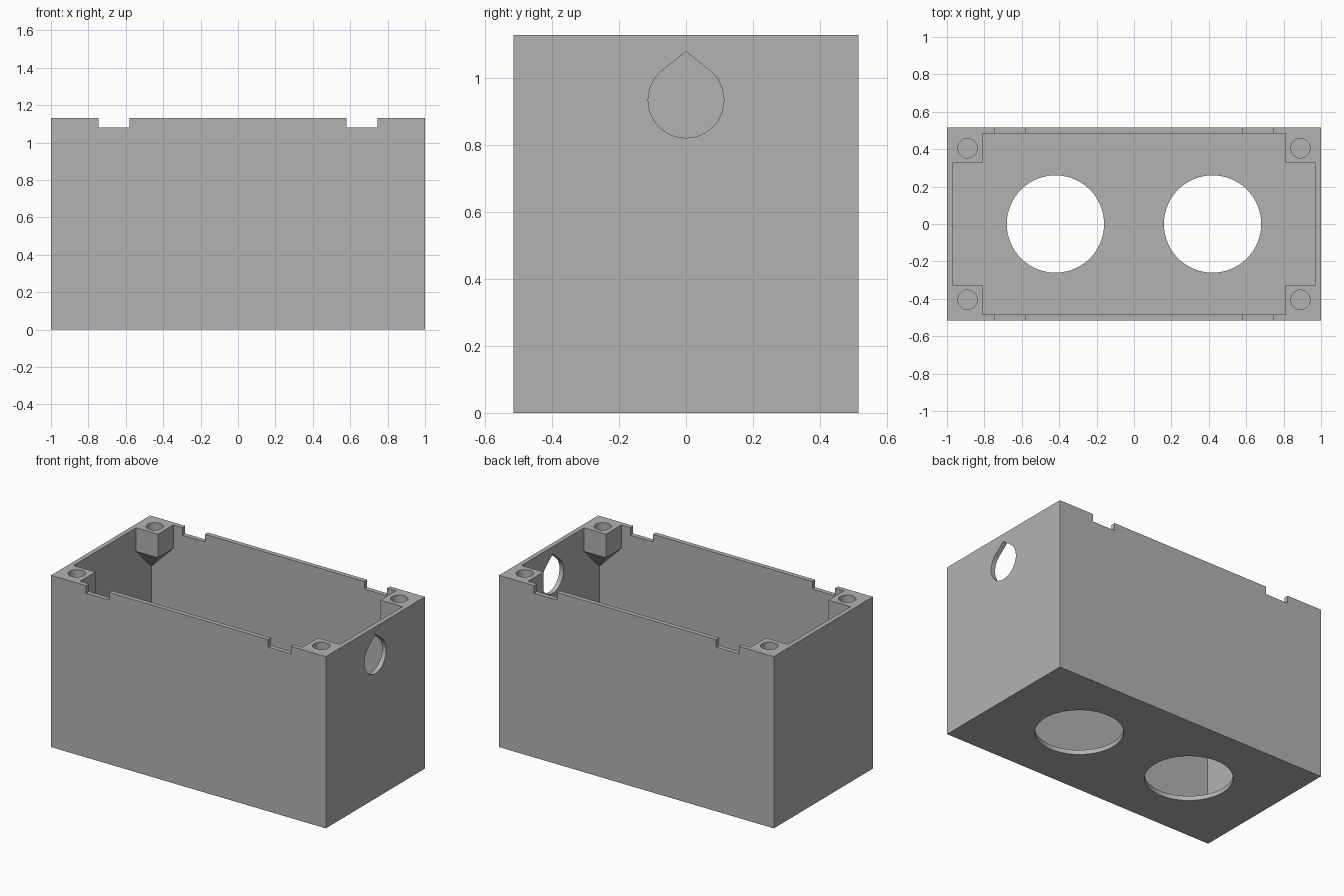
import bpy, bmesh, math
from mathutils import Vector

cube = bpy.data.objects.get("Cube")
if cube:
    bpy.data.objects.remove(cube, do_unlink=True)

# Overall sizes
HX, HY, H = 1.0, 0.515, 1.13
WALL = 0.03
POST_X, POST_Y, POST_Z = 0.81, 0.325, 0.975
OVER = 0.3  # how far cutters reach past the surfaces

grey = bpy.data.materials.new("plain grey")
grey.use_nodes = True
grey.diffuse_color = (0.45, 0.45, 0.45, 1)
grey.node_tree.nodes["Principled BSDF"].inputs["Base Color"].default_value = grey.diffuse_color


def hull(name, points):
    """Convex solid around the given points."""
    bm = bmesh.new()
    for p in points:
        bm.verts.new(p)
    bmesh.ops.convex_hull(bm, input=bm.verts)
    bmesh.ops.dissolve_limit(bm, angle_limit=0.001, verts=bm.verts, edges=bm.edges)
    bmesh.ops.recalc_face_normals(bm, faces=bm.faces)
    mesh = bpy.data.meshes.new(name)
    bm.to_mesh(mesh)
    bm.free()
    mesh.materials.append(grey)
    obj = bpy.data.objects.new(name, mesh)
    bpy.context.collection.objects.link(obj)
    return obj


def box(name, lo, hi):
    return hull(name, [(x, y, z) for x in (lo[0], hi[0])
                       for y in (lo[1], hi[1]) for z in (lo[2], hi[2])])


def cylinder(name, x, y, radius, z0, z1, sides=64):
    angles = [math.tau * i / sides for i in range(sides)]
    return hull(name, [(x + radius * math.cos(a), y + radius * math.sin(a), z)
                       for a in angles for z in (z0, z1)])


def cut(target, cutter):
    """Subtract the cutter from the target and discard it."""
    mod = target.modifiers.new("cut", 'BOOLEAN')
    mod.operation, mod.solver, mod.object = 'DIFFERENCE', 'EXACT', cutter
    bpy.ops.object.select_all(action='DESELECT')
    bpy.context.view_layer.objects.active = target
    target.select_set(True)
    bpy.ops.object.modifier_apply(modifier=mod.name)
    bpy.data.objects.remove(cutter, do_unlink=True)


corners = [(sx, sy) for sx in (-1, 1) for sy in (-1, 1)]

# Cavity, leaving the tapered corner posts standing
cavity = box("cavity", (WALL - HX, WALL - HY, WALL), (HX - WALL, HY - WALL, H + OVER))
for sx, sy in corners:
    drop = HX - POST_X
    points = [(sx * x, sy * y, z) for z in (POST_Z, H + 2 * OVER)
              for x in (POST_X, HX) for y in (POST_Y, HY)]
    points.append((sx * HX, sy * HY, POST_Z - drop))
    cut(cavity, hull("post", points))

# Outer box, hollowed
body = box("box_body", (-HX, -HY, 0), (HX, HY, H))
cut(body, cavity)

# Screw holes in the posts and notches in the long rims
for sx, sy in corners:
    cut(body, cylinder("screw_hole", sx * 0.89, sy * 0.405, 0.052, H - 0.15, H + OVER, 32))
    a, b = sorted((sx * 0.58, sx * 0.745))
    c, d = sorted((sy * (HY - 2 * WALL), sy * (HY + OVER)))
    cut(body, box("notch", (a, c, 1.08), (b, d, H + OVER)))

# Two round openings in the floor
for sx in (-1, 1):
    cut(body, cylinder("floor_opening", sx * 0.42, 0, 0.26, -OVER, 2 * WALL, 96))

# Teardrop cable hole in the left wall
radius, centre, tip = 0.113, 0.935, 1.08
tangent = math.pi / 2 - math.acos(radius / (tip - centre))
start, sweep = math.pi - tangent, math.pi + 2 * tangent
outline = [(0, tip)]
for i in range(49):
    a = start + sweep * i / 48
    outline.append((radius * math.cos(a), centre + radius * math.sin(a)))
cut(body, hull("cable_hole", [(x, y, z) for y, z in outline
                              for x in (HX - 2 * WALL, HX + OVER)]))

# Smooth the round holes, keep the box edges crisp
bpy.ops.object.select_all(action='DESELECT')
body.select_set(True)
bpy.context.view_layer.objects.active = body
bpy.ops.object.shade_smooth_by_angle(angle=math.radians(25))
